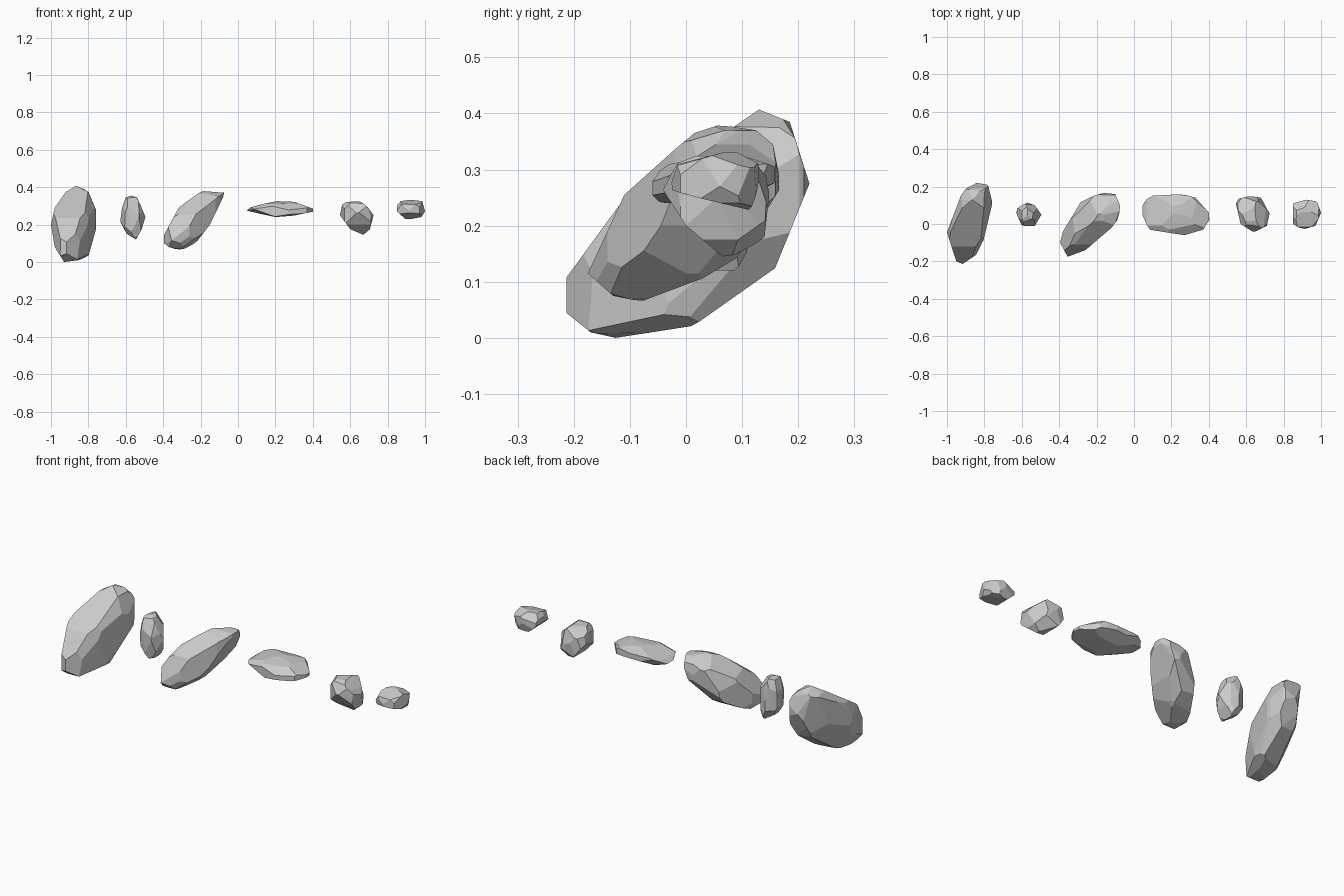
import bpy
import bmesh
import math
import random
from mathutils import Matrix, Vector, Euler

default_cube = bpy.data.objects.get("Cube")
if default_cube:
    bpy.data.objects.remove(default_cube, do_unlink=True)

# One plain stone colour
stone_grey = bpy.data.materials.new("stone_grey")
stone_grey.use_nodes = True
colour = (0.6, 0.6, 0.6, 1)
stone_grey.diffuse_color = colour
shader = next(n for n in stone_grey.node_tree.nodes if n.type == 'BSDF_PRINCIPLED')
shader.inputs["Base Color"].default_value = colour
shader.inputs["Roughness"].default_value = 0.9

# The two axes that each outline is drawn on
PLANES = {"front": (0, 2), "side": (1, 2), "top": (0, 1)}


def chip(bm, point, normal):
    """Slice off everything beyond a plane and close the cut."""
    cut = bmesh.ops.bisect_plane(
        bm, geom=bm.verts[:] + bm.edges[:] + bm.faces[:],
        plane_co=point, plane_no=normal, clear_outer=True)
    rim = [e for e in cut["geom_cut"] if isinstance(e, bmesh.types.BMEdge)]
    if len(rim) > 2:
        bmesh.ops.edgeloop_fill(bm, edges=rim)


def trim_to_outline(bm, outline, axes):
    """Chip along every side of a convex outline."""
    points = [Vector(p) for p in outline]
    centre = sum(points, Vector((0, 0))) / len(points)
    for p, q in zip(points, points[1:] + points[:1]):
        across = Vector((q.y - p.y, p.x - q.x)).normalized()
        if across.dot(p - centre) < 0:
            across.negate()
        point, normal = Vector(), Vector()
        for i, axis in enumerate(axes):
            point[axis] = p[i]
            normal[axis] = across[i]
        chip(bm, point, normal)


def facet_directions(count, rng):
    """Evenly spread directions, slightly shuffled and turned at random."""
    turn = Euler([rng.uniform(0, math.tau) for _ in range(3)]).to_matrix()
    golden = math.pi * (3 - math.sqrt(5))
    for i in range(count):
        height = 1 - (2 * i + 1) / count
        radius = math.sqrt(1 - height * height)
        spread = Vector((radius * math.cos(i * golden), radius * math.sin(i * golden), height))
        shuffle = Vector([rng.uniform(-0.15, 0.15) for _ in range(3)])
        yield turn @ (spread + shuffle).normalized()


def lean_matrix(xy, xz, yz):
    """Skew a ball into an ellipsoid whose long axis leans across each pair of axes."""
    b = math.sqrt(1 - xy * xy)
    c = (yz - xy * xz) / b
    d = math.sqrt(1 - xz * xz - c * c)
    return Matrix(((1, 0, 0), (xy, b, 0), (xz, c, d)))


def make_stone(name, low, high, lean, facets, seed, **outlines):
    """Chip a block into a leaning faceted stone, trimmed to its outlines."""
    rng = random.Random(seed)
    low, high = Vector(low), Vector(high)
    centre, half = (low + high) / 2, (high - low) / 2
    bm = bmesh.new()
    bmesh.ops.create_cube(bm, size=2, matrix=Matrix.LocRotScale(centre, None, half))
    for view, outline in outlines.items():
        trim_to_outline(bm, outline, PLANES[view])

    # Facets that touch the leaning ellipsoid inside the block
    shape = Matrix.Diagonal(half) @ lean_matrix(*lean)
    slant = shape.inverted().transposed()
    for direction in facet_directions(facets, rng):
        depth = rng.uniform(0.94, 1.02)
        chip(bm, centre + shape @ direction * depth, (slant @ direction).normalized())

    # Merge slivers into clean flat faces
    bmesh.ops.remove_doubles(bm, verts=bm.verts[:], dist=0.05 * half.length)
    bmesh.ops.delete(bm, geom=bm.edges[:], context='EDGES_FACES')
    bmesh.ops.convex_hull(bm, input=bm.verts[:])
    bmesh.ops.dissolve_limit(bm, angle_limit=math.radians(7),
                             verts=bm.verts[:], edges=bm.edges[:])
    bmesh.ops.recalc_face_normals(bm, faces=bm.faces[:])
    bmesh.ops.translate(bm, verts=bm.verts[:], vec=-centre)

    mesh = bpy.data.meshes.new(name)
    bm.to_mesh(mesh)
    bm.free()
    mesh.materials.append(stone_grey)
    stone = bpy.data.objects.new(name, mesh)
    stone.location = centre
    bpy.context.collection.objects.link(stone)


# Row of stones, from the right end to the left end
make_stone(
    "large_slab_stone", (-1, -.22, 0), (-.755, .225, .407), (.5, .1, .5), 18, 3,
    front=((-.86, .41), (-.92, .375), (-.98, .29), (-1, .2), (-.98, .08), (-.93, 0),
           (-.85, .01), (-.8, .03), (-.755, .19), (-.755, .27), (-.8, .375)),
    side=((-.22, .08), (-.22, .05), (-.17, .01), (-.125, 0), (.035, .025), (.145, .09),
          (.22, .275), (.185, .385), (.13, .407), (-.12, .235), (-.215, .105)),
    top=((-1, -.045), (-.915, .18), (-.84, .22), (-.785, .21), (-.76, .175), (-.76, .1),
         (-.81, -.11), (-.84, -.2), (-.9, -.22), (-.95, -.2)))

make_stone(
    "small_upright_stone", (-.63, -.01, .12), (-.495, .115, .355), (0, -.1, 0), 16, 5,
    front=((-.6, .345), (-.57, .355), (-.54, .345), (-.515, .29), (-.495, .24),
           (-.515, .175), (-.545, .12), (-.595, .15), (-.63, .215), (-.62, .29)),
    top=((-.63, .06), (-.62, .09), (-.57, .115), (-.53, .1), (-.495, .05),
         (-.53, -.01), (-.6, -.01)))

make_stone(
    "long_leaning_stone", (-.395, -.175, .065), (-.075, .17, .38), (.56, .65, .5), 18, 8,
    front=((-.395, .145), (-.39, .2), (-.34, .28), (-.2, .38), (-.075, .37), (-.08, .345),
           (-.15, .2), (-.215, .115), (-.265, .075), (-.32, .065), (-.37, .08), (-.395, .1)),
    side=((-.175, .115), (-.13, .075), (-.08, .065), (.08, .125), (.17, .27), (.155, .345),
          (.125, .37), (.06, .38), (.015, .365), (-.075, .29), (-.11, .255)),
    top=((-.355, -.175), (-.26, -.14), (-.12, -.02), (-.075, .04), (-.075, .1), (-.1, .16),
         (-.2, .17), (-.28, .125), (-.38, -.04), (-.395, -.1)))

make_stone(
    "flat_stone", (.04, -.06, .24), (.405, .16, .325), (-.1, -.15, .2), 16, 11,
    front=((.045, .285), (.13, .31), (.21, .325), (.3, .322), (.4, .285), (.405, .27),
           (.3, .248), (.2, .24), (.13, .255), (.045, .275)),
    top=((.04, .06), (.045, .1), (.08, .15), (.26, .16), (.33, .14), (.4, .06),
         (.405, 0), (.37, -.03), (.27, -.06), (.08, -.03)))

make_stone(
    "round_stone", (.54, -.045, .145), (.725, .15, .325), (-.2, -.15, 0), 14, 14,
    front=((.56, .32), (.67, .325), (.725, .25), (.705, .175), (.67, .145), (.6, .175),
           (.545, .25)),
    side=((-.045, .27), (-.02, .31), (.02, .325), (.13, .325), (.15, .27), (.14, .18),
          (.1, .15), (.065, .145), (0, .2)),
    top=((.54, .13), (.62, .15), (.68, .14), (.725, .055), (.71, -.01), (.64, -.045),
         (.57, 0)))

make_stone(
    "pebble_stone", (.845, -.03, .225), (1, .13, .335), (0, 0, -.1), 12, 17,
    front=((.845, .295), (.87, .325), (.93, .335), (.985, .325), (1, .27), (.98, .24),
           (.9, .225), (.85, .27)),
    side=((-.03, .265), (-.015, .31), (.065, .33), (.12, .33), (.135, .3), (.125, .225),
          (0, .255)),
    top=((.85, .11), (.92, .13), (.98, .12), (1, .06), (.97, -.01), (.9, -.03), (.85, 0)))
